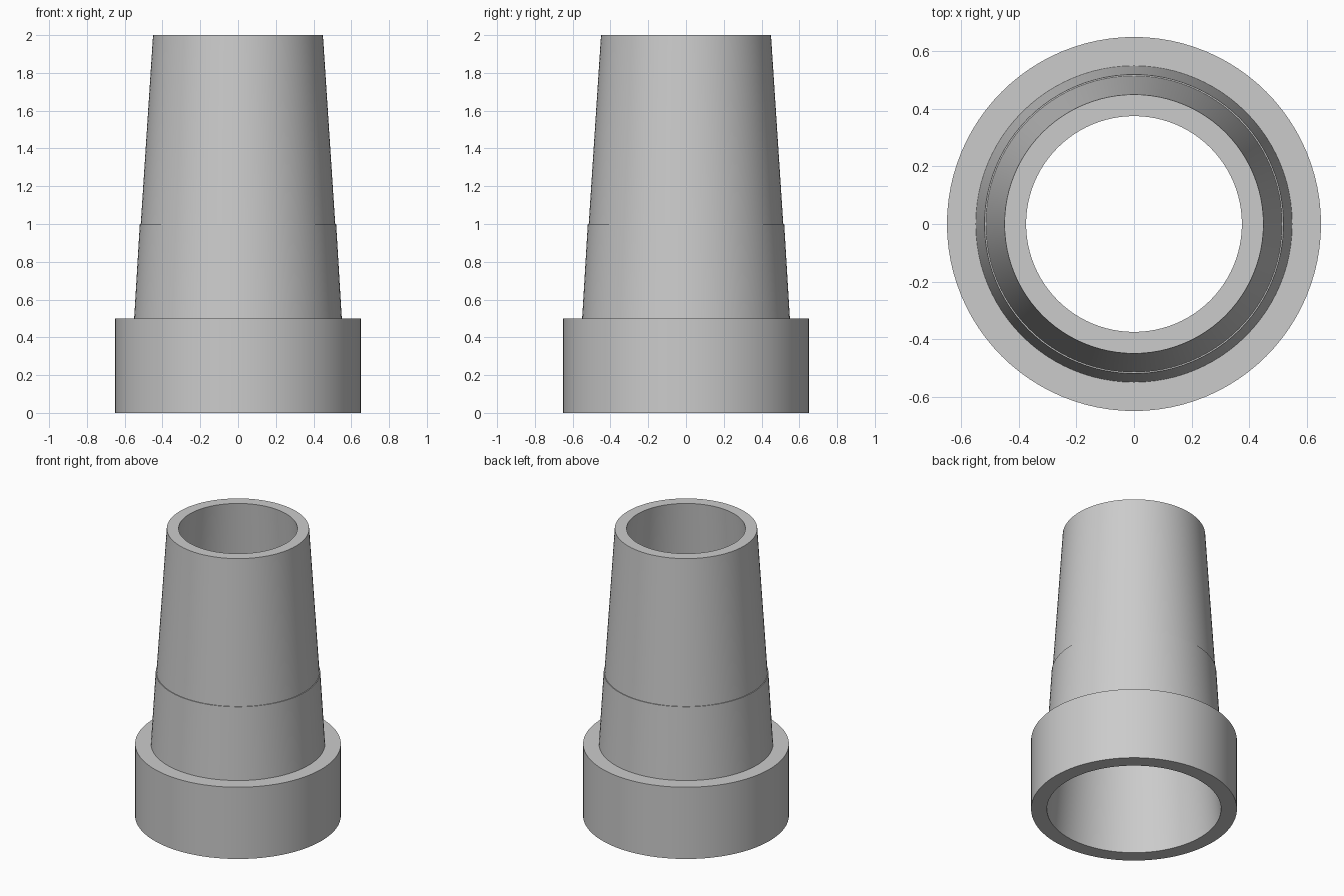
import bpy
import bmesh
from math import cos, sin, tau

cube = bpy.data.objects.get("Cube")
if cube:
    bpy.data.objects.remove(cube, do_unlink=True)

SEGMENTS = 96


def make_material(name, color):
    mat = bpy.data.materials.new(name)
    mat.use_nodes = True
    mat.diffuse_color = color
    mat.node_tree.nodes["Principled BSDF"].inputs["Base Color"].default_value = color
    return mat


def revolve(name, profile, mat):
    """Spin a closed (radius, height) profile around the z axis."""
    bm = bmesh.new()
    rings = []
    for i in range(SEGMENTS):
        a = tau * i / SEGMENTS
        rings.append([bm.verts.new((r * cos(a), r * sin(a), z)) for r, z in profile])
    for i, ring in enumerate(rings):
        following = rings[(i + 1) % SEGMENTS]
        for j in range(len(profile)):
            k = (j + 1) % len(profile)
            bm.faces.new((ring[j], following[j], following[k], ring[k]))
    bmesh.ops.recalc_face_normals(bm, faces=bm.faces)
    mesh = bpy.data.meshes.new(name)
    bm.to_mesh(mesh)
    bm.free()
    mesh.materials.append(mat)
    obj = bpy.data.objects.new(name, mesh)
    bpy.context.collection.objects.link(obj)
    bpy.ops.object.select_all(action="DESELECT")
    obj.select_set(True)
    bpy.context.view_layer.objects.active = obj
    bpy.ops.object.shade_smooth_by_angle()
    return obj


grey = make_material("light grey", (0.6, 0.6, 0.6, 1))

# Hollow tapered sleeve: collar, lower cone, fine ledge, upper cone, tapered bore
revolve("tapered_sleeve", [
    (0.55, 0), (0.65, 0), (0.65, 0.5),        # collar
    (0.55, 0.5), (0.52, 1),                   # lower cone
    (0.515, 1), (0.45, 2),                    # ledge and upper cone
    (0.375, 2),                               # rim, then bore back to the base
], grey)
